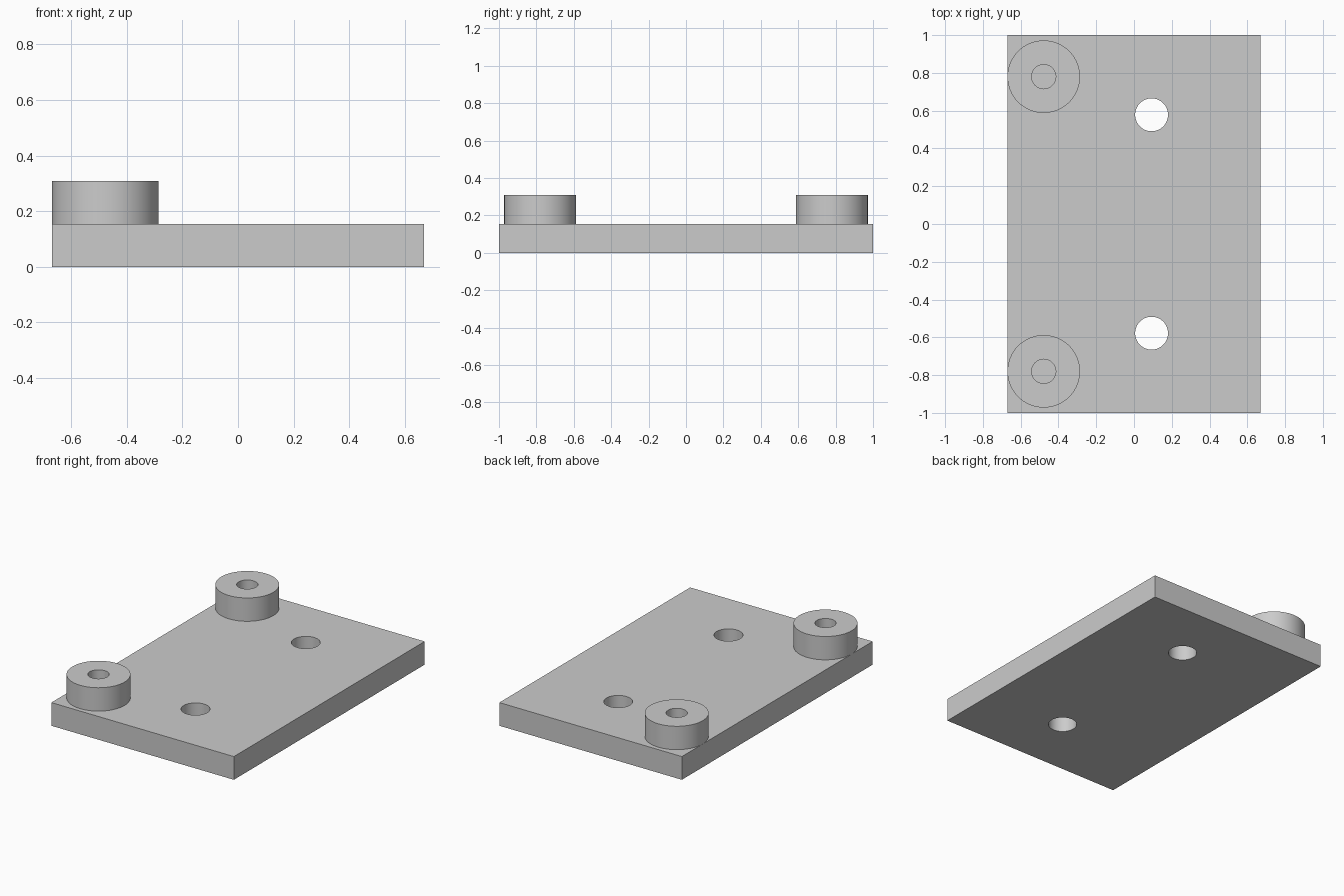
import bpy
import bmesh
import math
from mathutils import Matrix, Vector

cube = bpy.data.objects.get("Cube")
if cube:
    bpy.data.objects.remove(cube, do_unlink=True)

WIDTH, LENGTH, THICK, TOP = 1.34, 2.0, 0.154, 0.309
SEGMENTS = 64

grey = bpy.data.materials.new("plain grey")
grey.use_nodes = True
grey.diffuse_color = (0.6, 0.6, 0.6, 1)
grey.node_tree.nodes["Principled BSDF"].inputs["Base Color"].default_value = (0.6, 0.6, 0.6, 1)


def make_object(name, bm):
    bmesh.ops.recalc_face_normals(bm, faces=bm.faces)
    mesh = bpy.data.meshes.new(name)
    bm.to_mesh(mesh)
    bm.free()
    mesh.materials.append(grey)
    obj = bpy.data.objects.new(name, mesh)
    bpy.context.collection.objects.link(obj)
    return obj


def select_only(obj):
    bpy.ops.object.select_all(action="DESELECT")
    obj.select_set(True)
    bpy.context.view_layer.objects.active = obj


def smooth(obj):
    select_only(obj)
    bpy.ops.object.shade_smooth_by_angle(angle=math.radians(30))


# Flat base plate
bm = bmesh.new()
bmesh.ops.create_cube(bm, size=1)
bmesh.ops.scale(bm, vec=(WIDTH, LENGTH, THICK), verts=bm.verts)
bmesh.ops.translate(bm, vec=(0, 0, THICK / 2), verts=bm.verts)
plate = make_object("base_plate", bm)

# Two through holes
bm = bmesh.new()
for side in (-1, 1):
    bmesh.ops.create_cone(bm, cap_ends=True, segments=SEGMENTS, radius1=0.087, radius2=0.087,
                          depth=0.5, matrix=Matrix.Translation((0.093, side * 0.578, THICK / 2)))
cutter = make_object("hole_cutter", bm)
cutter.hide_render = True
cut = plate.modifiers.new("holes", "BOOLEAN")
cut.operation = "DIFFERENCE"
cut.solver = "EXACT"
cut.object = cutter
select_only(plate)
bpy.ops.object.modifier_apply(modifier=cut.name)
bpy.data.objects.remove(cutter, do_unlink=True)
smooth(plate)


# Round bosses with a central bore, open where they meet the plate
def make_boss(name, y, outer=0.192, bore=0.064):
    bm = bmesh.new()
    profile = [(bore, THICK), (bore, TOP), (outer, TOP), (outer, THICK)]
    verts = [bm.verts.new((r, 0, z)) for r, z in profile]
    edges = [bm.edges.new(pair) for pair in zip(verts, verts[1:])]
    bmesh.ops.spin(bm, geom=verts + edges, cent=(0, 0, 0), axis=(0, 0, 1),
                   angle=math.tau, steps=SEGMENTS, use_merge=True)
    bmesh.ops.remove_doubles(bm, verts=bm.verts, dist=0.0001)
    bmesh.ops.recalc_face_normals(bm, faces=bm.faces)
    top_face = max(bm.faces, key=lambda f: f.calc_center_median().z)
    flipped = top_face.normal.dot(Vector((0, 0, 1))) < 0
    boss = make_object(name, bm)
    if flipped:
        boss.data.flip_normals()
    boss.location = (-0.478, y, 0)
    smooth(boss)


make_boss("front_boss", -0.78)
make_boss("back_boss", 0.78)
